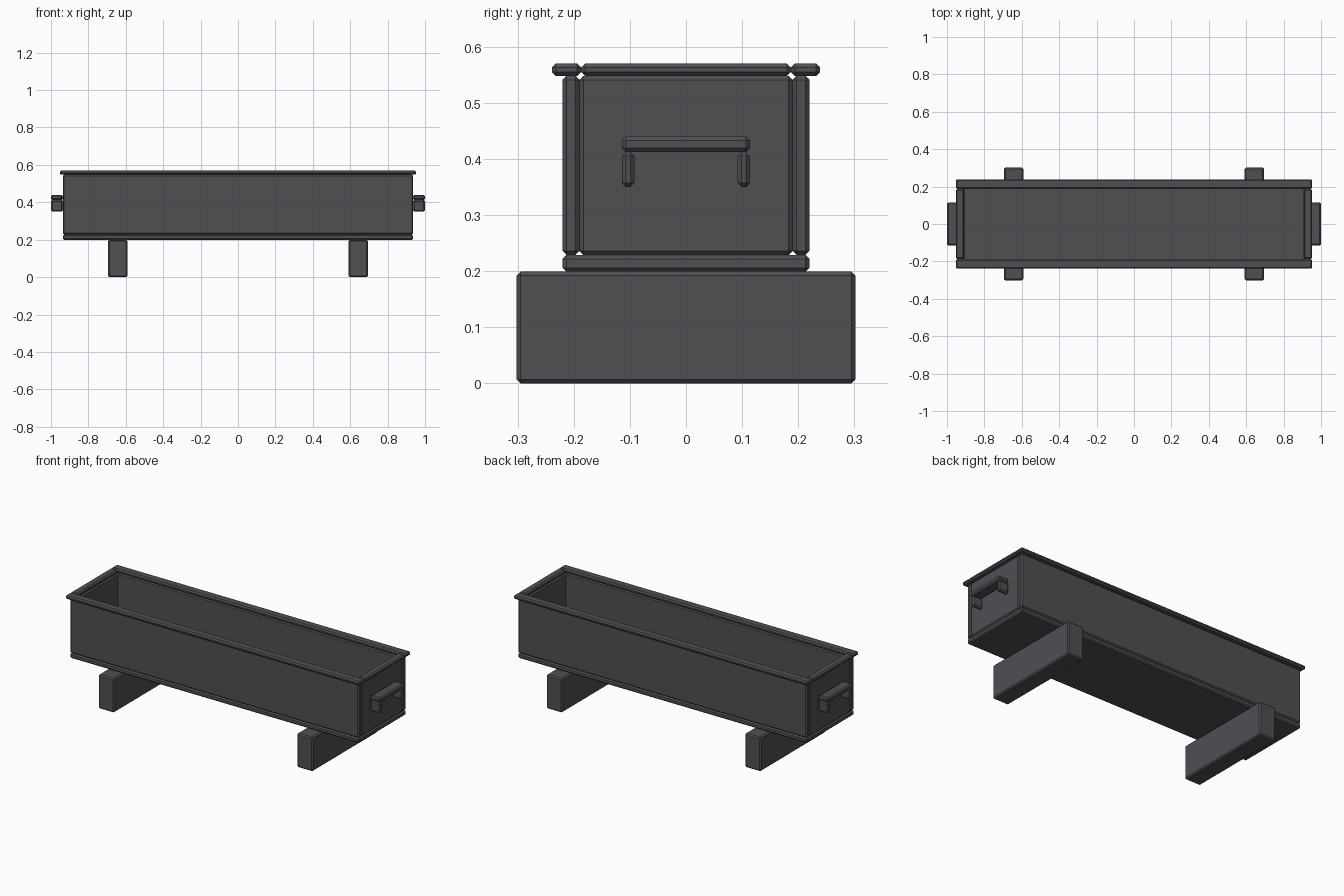
import bpy
import bmesh

if "Cube" in bpy.data.objects:
    bpy.data.objects.remove(bpy.data.objects["Cube"])

# single dark grey material
grey = bpy.data.materials.new("dark grey")
grey.diffuse_color = (0.075, 0.08, 0.086, 1)
grey.use_nodes = True
grey.node_tree.nodes["Principled BSDF"].inputs["Base Color"].default_value = grey.diffuse_color


def box(name, x, y, z, bevel=0.007):
    """Chamfered block given by its (min, max) range on each axis."""
    bm = bmesh.new()
    bmesh.ops.create_cube(bm, size=1)
    for v in bm.verts:
        for i, (lo, hi) in enumerate((x, y, z)):
            v.co[i] = lo if v.co[i] < 0 else hi
    bmesh.ops.bevel(bm, geom=bm.edges[:], offset=bevel, segments=1,
                    affect='EDGES', profile=0.5)
    bmesh.ops.recalc_face_normals(bm, faces=bm.faces[:])
    me = bpy.data.meshes.new(name)
    bm.to_mesh(me)
    bm.free()
    me.materials.append(grey)
    ob = bpy.data.objects.new(name, me)
    bpy.context.collection.objects.link(ob)
    return ob


def span(s, a, b):
    """Range a..b mirrored to the negative side when s is -1."""
    return (a, b) if s > 0 else (-b, -a)


# trough floor
box("floor", (-0.936, 0.936), (-0.22, 0.22), (0.199, 0.229))

for s, side, end in ((-1, "front", "left"), (1, "back", "right")):
    # long wall and its rim
    box(side + "_wall", (-0.936, 0.936), span(s, 0.19, 0.22), (0.229, 0.548))
    box(side + "_rim", (-0.953, 0.953), span(s, 0.187, 0.239), (0.548, 0.57))
    # short wall and its rim
    box(end + "_wall", span(s, 0.906, 0.936), (-0.19, 0.19), (0.229, 0.548))
    box(end + "_rim", span(s, 0.908, 0.953), (-0.187, 0.187), (0.548, 0.57))
    # support block under the floor
    box(end + "_support", span(s, 0.592, 0.695), (-0.302, 0.302), (0, 0.199))
    # handle: bar on two brackets
    box(end + "_handle_bar", span(s, 0.936, 1.0), (-0.114, 0.114), (0.412, 0.44))
    for t, n in ((-1, "front"), (1, "back")):
        box(f"{end}_handle_{n}_bracket", span(s, 0.936, 1.0),
            span(t, 0.092, 0.114), (0.35, 0.412))
